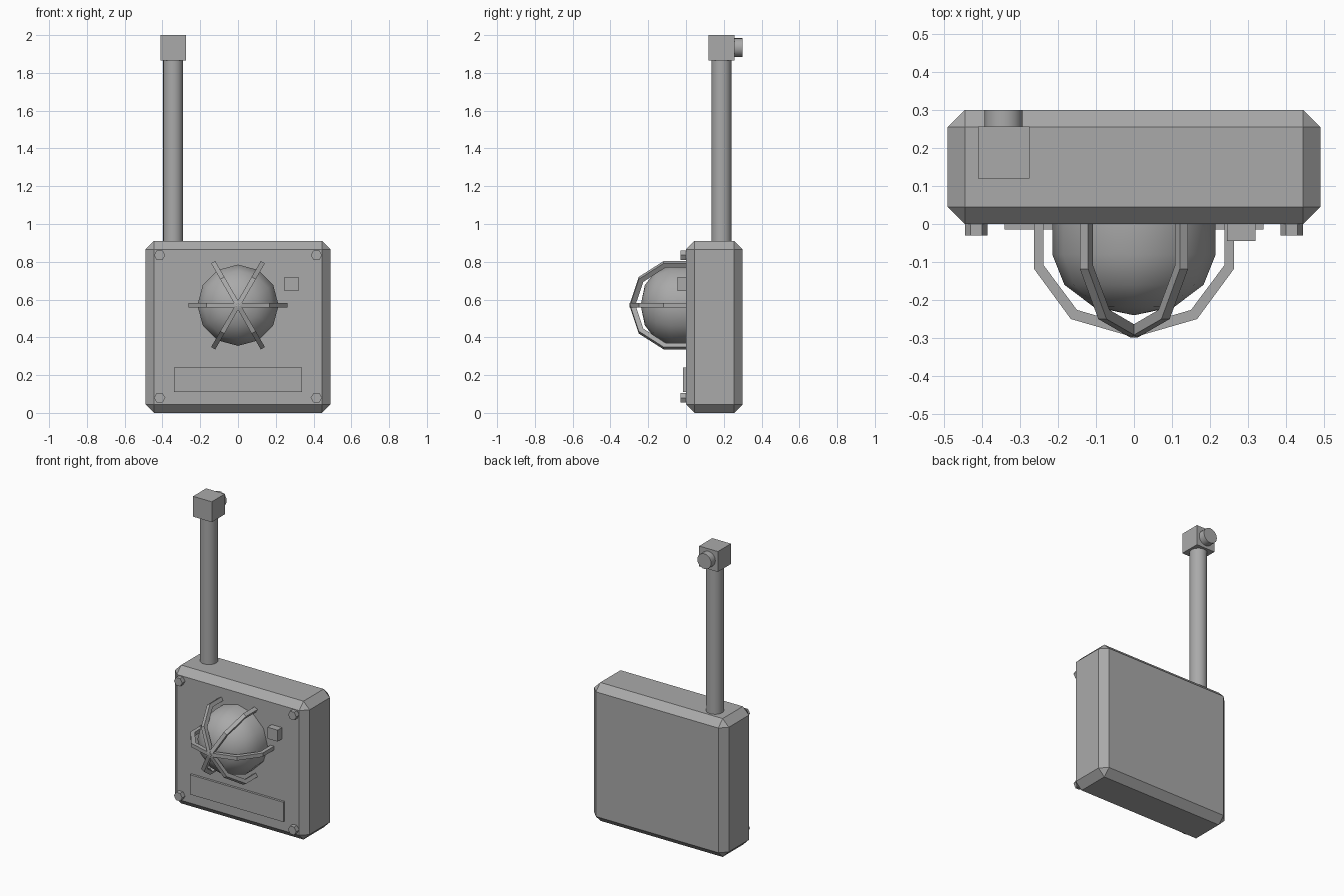
import bpy, bmesh, math
from mathutils import Matrix, Vector

if "Cube" in bpy.data.objects:
    bpy.data.objects.remove(bpy.data.objects["Cube"])

grey = bpy.data.materials.new("mid_grey")
grey.diffuse_color = (0.4, 0.4, 0.4, 1)
grey.use_nodes = True
grey.node_tree.nodes["Principled BSDF"].inputs["Base Color"].default_value = grey.diffuse_color


def finish(name, bm, smooth=None):
    bmesh.ops.recalc_face_normals(bm, faces=bm.faces)
    me = bpy.data.meshes.new(name)
    bm.to_mesh(me)
    bm.free()
    ob = bpy.data.objects.new(name, me)
    bpy.context.collection.objects.link(ob)
    me.materials.append(grey)
    if smooth:
        bpy.ops.object.select_all(action='DESELECT')
        bpy.context.view_layer.objects.active = ob
        ob.select_set(True)
        bpy.ops.object.shade_smooth_by_angle(angle=math.radians(smooth))
    return ob


def box(name, lo, hi, bevel=0):
    lo, hi = Vector(lo), Vector(hi)
    bm = bmesh.new()
    bmesh.ops.create_cube(bm, size=1, matrix=Matrix.Translation((lo + hi) / 2) @ Matrix.Diagonal((*(hi - lo), 1)))
    if bevel:
        bmesh.ops.bevel(bm, geom=bm.edges[:], offset=bevel, segments=1, affect='EDGES')
    return finish(name, bm)


def cylinder(name, a, b, r, sides, smooth=None, turn=0):
    a, b = Vector(a), Vector(b)
    d = b - a
    rot = Matrix.Rotation(math.pi / 2, 4, 'X') if abs(d.y) > abs(d.z) else Matrix()
    bm = bmesh.new()
    bmesh.ops.create_cone(bm, cap_ends=True, segments=sides, radius1=r, radius2=r, depth=d.length,
                          matrix=Matrix.Translation((a + b) / 2) @ rot @ Matrix.Rotation(turn, 4, 'Z'))
    return finish(name, bm, smooth)


# chamfered housing
box("housing", (-0.49, 0, 0), (0.49, 0.3, 0.91), 0.045)

# mast with connector head
px, py = -0.343, 0.188
cylinder("mast", (px, py, 0.88), (px, py, 1.88), 0.053, 24, 40)
box("mast_head", (px - 0.068, py - 0.068, 1.866), (px + 0.068, py + 0.068, 2.0))
cylinder("head_knob", (px, 0.24, 1.934), (px, 0.3, 1.934), 0.05, 20, 40)

# front details
box("label_plate", (-0.34, -0.015, 0.11), (0.34, 0.01, 0.24))
box("button", (0.245, -0.045, 0.645), (0.32, 0.01, 0.72))
for x in (-0.415, 0.415):
    for z in (0.08, 0.835):
        cylinder("corner_bolt", (x, -0.03, z), (x, 0.01, z), 0.03, 6, turn=math.pi / 6 * 3)

# lamp dome: short collar then rounded end, turned about the y axis
CZ = 0.57
bm = bmesh.new()
profile = [(0.215, 0.01), (0.215, -0.08), (0.183, -0.16), (0.106, -0.218), (0, -0.24)]
vs = [bm.verts.new((r, y, CZ)) for r, y in profile]
es = [bm.edges.new(p) for p in zip(vs, vs[1:])]
bmesh.ops.spin(bm, geom=vs + es, cent=(0, 0, CZ), axis=(0, 1, 0), angle=2 * math.pi, steps=12, use_merge=True)
bmesh.ops.remove_doubles(bm, verts=bm.verts, dist=0.0005)
finish("lamp_dome", bm, 50)

# guard cage: six bent square bars meeting at the tip
outer = [(0.263, 0.01), (0.263, -0.118), (0.166, -0.25), (0, -0.298)]
inner = [(0.238, 0.01), (0.238, -0.108), (0.150, -0.226), (0, -0.270)]
W = 0.0125
for i in range(6):
    bm = bmesh.new()
    rings = [[bm.verts.new((r, s, y)) for r, y, s in
              ((*o, -W), (*o, W), (*n, W), (*n, -W))] for o, n in zip(outer, inner)]
    for a, b in zip(rings, rings[1:]):
        for k in range(4):
            j = (k + 1) % 4
            bm.faces.new((a[k], a[j], b[j], b[k]))
    bm.faces.new(rings[0])
    bm.faces.new(rings[-1])
    # local (radial, side, depth) -> (x, z, y), then turn about the lamp axis
    swap = Matrix(((1, 0, 0, 0), (0, 0, 1, 0), (0, 1, 0, 0), (0, 0, 0, 1)))
    bmesh.ops.transform(bm, verts=bm.verts, matrix=Matrix.Translation((0, 0, CZ))
                        @ Matrix.Rotation(i * math.pi / 3, 4, 'Y') @ swap)
    finish("guard_bar", bm)
